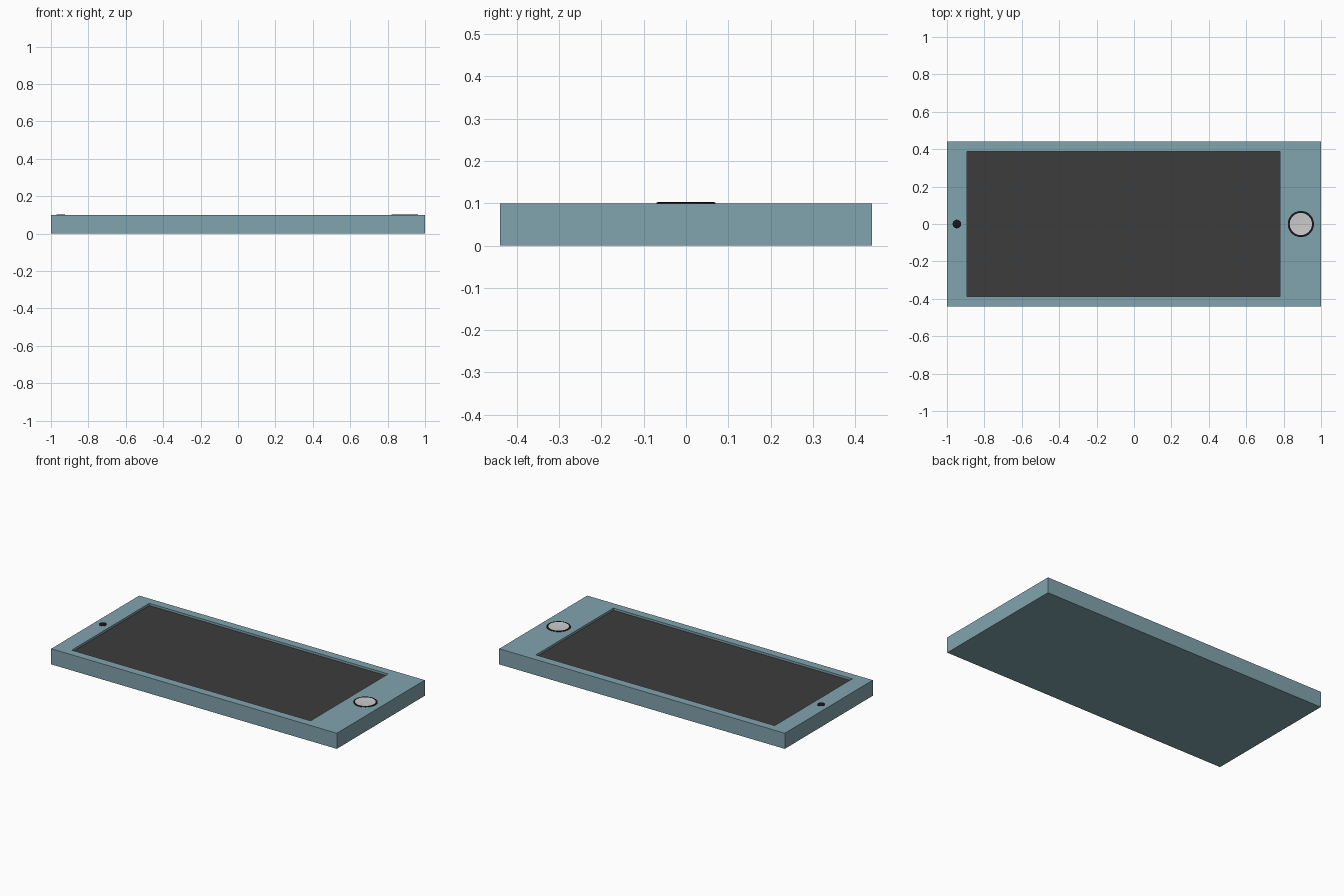
import bpy, bmesh, math

if "Cube" in bpy.data.objects:
    bpy.data.objects.remove(bpy.data.objects["Cube"])

def material(name, rgb):
    m = bpy.data.materials.new(name)
    m.diffuse_color = (*rgb, 1)
    m.use_nodes = True
    m.node_tree.nodes["Principled BSDF"].inputs["Base Color"].default_value = m.diffuse_color
    return m

TEAL = material("teal_shell", (0.22, 0.37, 0.42))
DARK = material("dark_glass", (0.045, 0.045, 0.045))
BLACK = material("black_trim", (0.008, 0.008, 0.01))

def finish(name, bm, mats, smooth=False):
    bmesh.ops.recalc_face_normals(bm, faces=bm.faces)
    me = bpy.data.meshes.new(name)
    bm.to_mesh(me)
    bm.free()
    ob = bpy.data.objects.new(name, me)
    bpy.context.collection.objects.link(ob)
    for m in mats:
        me.materials.append(m)
    if smooth:
        bpy.context.view_layer.objects.active = ob
        ob.select_set(True)
        bpy.ops.object.shade_smooth_by_angle(angle=math.radians(35))
        ob.select_set(False)
    return ob

def revolve(name, profile, x, mats, closed=False, sides=48):
    """Spin (radius, z) points about a vertical axis at (x, 0)."""
    bm = bmesh.new()
    vs = [bm.verts.new((x + r, 0, z)) for r, z in profile]
    edges = [bm.edges.new(p) for p in zip(vs, vs[1:])]
    if closed:
        edges.append(bm.edges.new((vs[-1], vs[0])))
    bmesh.ops.spin(bm, geom=vs + edges, cent=(x, 0, 0), axis=(0, 0, 1),
                   angle=math.tau, steps=sides)
    bmesh.ops.remove_doubles(bm, verts=bm.verts, dist=1e-5)
    return finish(name, bm, mats, True)

# Shell with a shallow screen recess: stacked rectangles (x0, x1, half y, z)
W, D, H, SINK = 1.0, 0.44, 0.099, 0.014
X0, X1, SY = -0.893, 0.78, 0.388
levels = [(-W, W, D, 0), (-W, W, D, H), (X0, X1, SY, H), (X0, X1, SY, H - SINK)]
bm = bmesh.new()
rings = [[bm.verts.new(p) for p in ((a, -y, z), (b, -y, z), (b, y, z), (a, y, z))]
         for a, b, y, z in levels]
bm.faces.new(rings[0])
for lo, hi in zip(rings, rings[1:]):
    for i in range(4):
        j = (i + 1) % 4
        bm.faces.new((lo[i], lo[j], hi[j], hi[i]))
screen = bm.faces.new(rings[-1])
screen.material_index = 1
finish("phone_shell_and_screen", bm, [TEAL, DARK])

# Home button: black rim around a slightly dished grey pad
BX = 0.892
revolve("button_rim", [(0.07, H - 0.004), (0.07, H + 0.002), (0.067, H + 0.004),
                       (0.061, H + 0.004), (0.058, H + 0.002), (0.058, H - 0.004)],
        BX, [BLACK], closed=True)
revolve("button_pad", [(0, H + 0.0005), (0.02, H + 0.0008), (0.04, H + 0.0016), (0.06, H + 0.003)],
        BX, [])

# Front camera dot
revolve("camera_dot", [(0.023, H - 0.004), (0.023, H + 0.002), (0.02, H + 0.004), (0, H + 0.004)],
        -0.947, [BLACK])
